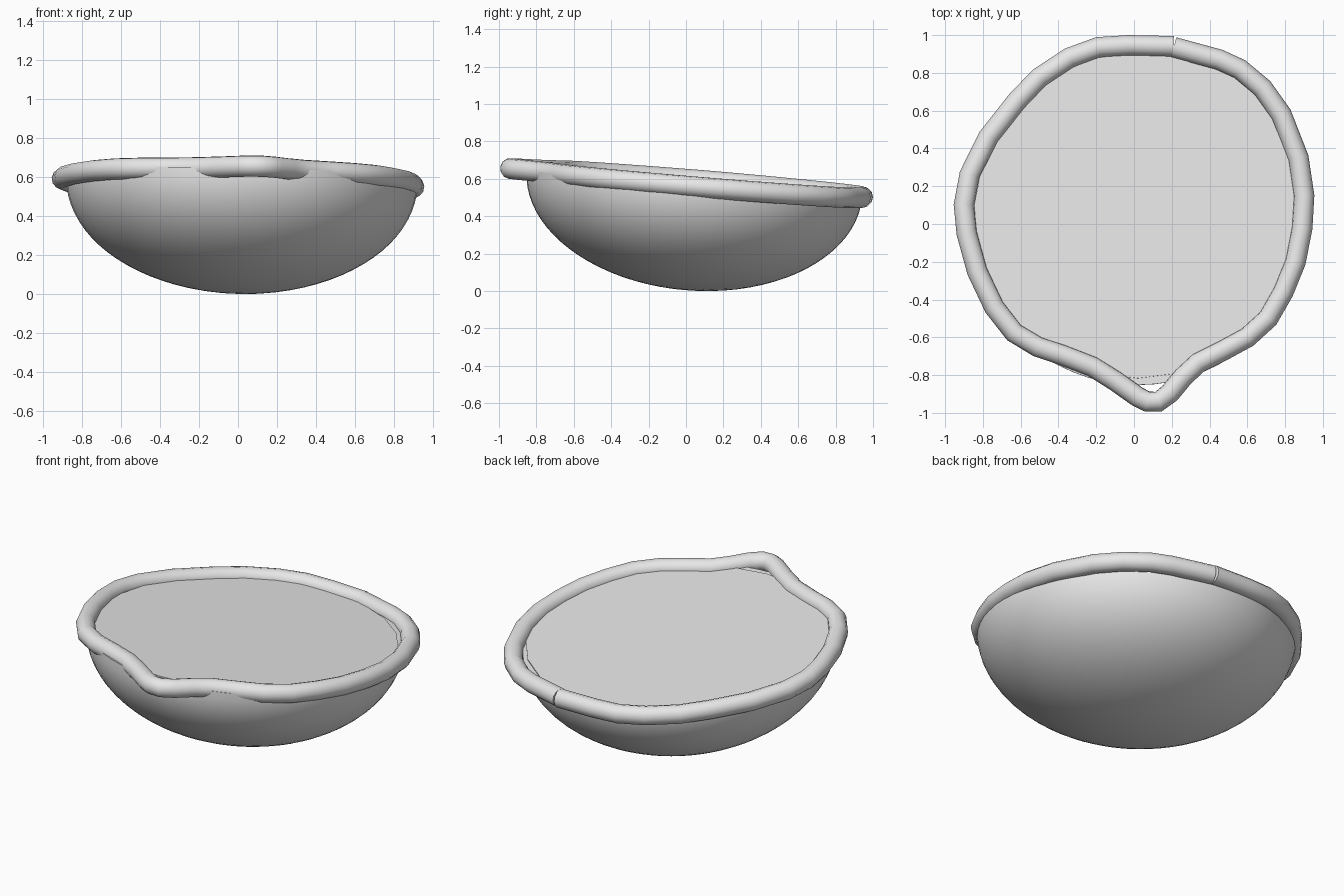
import bpy, bmesh, math
from mathutils import Matrix, Vector

if "Cube" in bpy.data.objects:
    bpy.data.objects.remove(bpy.data.objects["Cube"])

grey = bpy.data.materials.new("light_grey")
grey.diffuse_color = (0.8, 0.8, 0.8, 1)
grey.use_nodes = True
grey.node_tree.nodes["Principled BSDF"].inputs["Base Color"].default_value = grey.diffuse_color

# The rim lies on a plane that falls gently to the back and to the right
SLOPE_X, SLOPE_Y, Z0 = -0.021, -0.082, 0.58


def plane_z(x, y):
    return Z0 + SLOPE_X * x + SLOPE_Y * y


CENTRE = Vector((0.02, 0.045, plane_z(0.02, 0.045)))
TILT = Vector((0, 0, 1)).rotation_difference(Vector((-SLOPE_X, -SLOPE_Y, 1))).to_matrix().to_4x4()


def spin_part(name, profile, segments):
    """Revolve a (radius, height) profile and lay it on the tilted plane."""
    bm = bmesh.new()
    verts = [bm.verts.new((r, 0, z)) for r, z in profile]
    edges = [bm.edges.new(p) for p in zip(verts, verts[1:])]
    bmesh.ops.spin(bm, geom=verts + edges, cent=(0, 0, 0), axis=(0, 0, 1),
                   angle=math.tau, steps=segments, use_merge=True)
    bmesh.ops.remove_doubles(bm, verts=bm.verts, dist=1e-4)
    bmesh.ops.transform(bm, matrix=Matrix.Translation(CENTRE) @ TILT, verts=bm.verts)
    bmesh.ops.recalc_face_normals(bm, faces=bm.faces)
    mesh = bpy.data.meshes.new(name)
    bm.to_mesh(mesh)
    bm.free()
    mesh.materials.append(grey)
    obj = bpy.data.objects.new(name, mesh)
    bpy.context.collection.objects.link(obj)
    return obj


# Bowl: flattened half ball with a narrow flat lip
R, DEPTH, N = 0.9, 0.573, 20
arc = [(R * math.sin(i / N * math.pi / 2), -DEPTH * math.cos(i / N * math.pi / 2))
       for i in range(N + 1)]
bowl = spin_part("bowl", arc + [(0.85, 0.0)], 64)

# Flat filling, just above the lip
filling = spin_part("filling", [(0, 0.007), (0.865, 0.007), (0.865, 0.0)], 24)

# Rolled rim: open tube with a seam at the back and a pouring spout in front
path = [(0.21, 0.94), (-0.03, 0.945), (-0.19, 0.935), (-0.34, 0.88), (-0.50, 0.775),
        (-0.62, 0.65), (-0.77, 0.46), (-0.87, 0.26), (-0.90, 0.10), (-0.885, -0.05),
        (-0.83, -0.25), (-0.74, -0.44), (-0.635, -0.575), (-0.51, -0.65), (-0.375, -0.695),
        (-0.22, -0.755), (-0.10, -0.83), (0.02, -0.915), (0.07, -0.94), (0.13, -0.94),
        (0.19, -0.895), (0.26, -0.81), (0.34, -0.735), (0.48, -0.665), (0.60, -0.60),
        (0.71, -0.50), (0.79, -0.36), (0.855, -0.20), (0.89, -0.02), (0.90, 0.15),
        (0.87, 0.35), (0.78, 0.58), (0.68, 0.72), (0.56, 0.82), (0.45, 0.87), (0.21, 0.935)]
curve = bpy.data.curves.new("rim", 'CURVE')
curve.dimensions = '3D'
curve.bevel_depth = 0.055
curve.bevel_resolution = 4
curve.use_fill_caps = True
spline = curve.splines.new('POLY')
spline.points.add(len(path) - 1)
for point, (x, y) in zip(spline.points, path):
    point.co = (x, y, plane_z(x, y), 1)
curve.materials.append(grey)
rim = bpy.data.objects.new("rim", curve)
bpy.context.collection.objects.link(rim)
bpy.context.view_layer.objects.active = rim
rim.select_set(True)
bpy.ops.object.convert(target='MESH')

# Smooth shading with sharp lips and ends
for obj in (bowl, filling, rim):
    obj.select_set(True)
bpy.context.view_layer.objects.active = bowl
bpy.ops.object.shade_smooth_by_angle(angle=math.radians(45))
